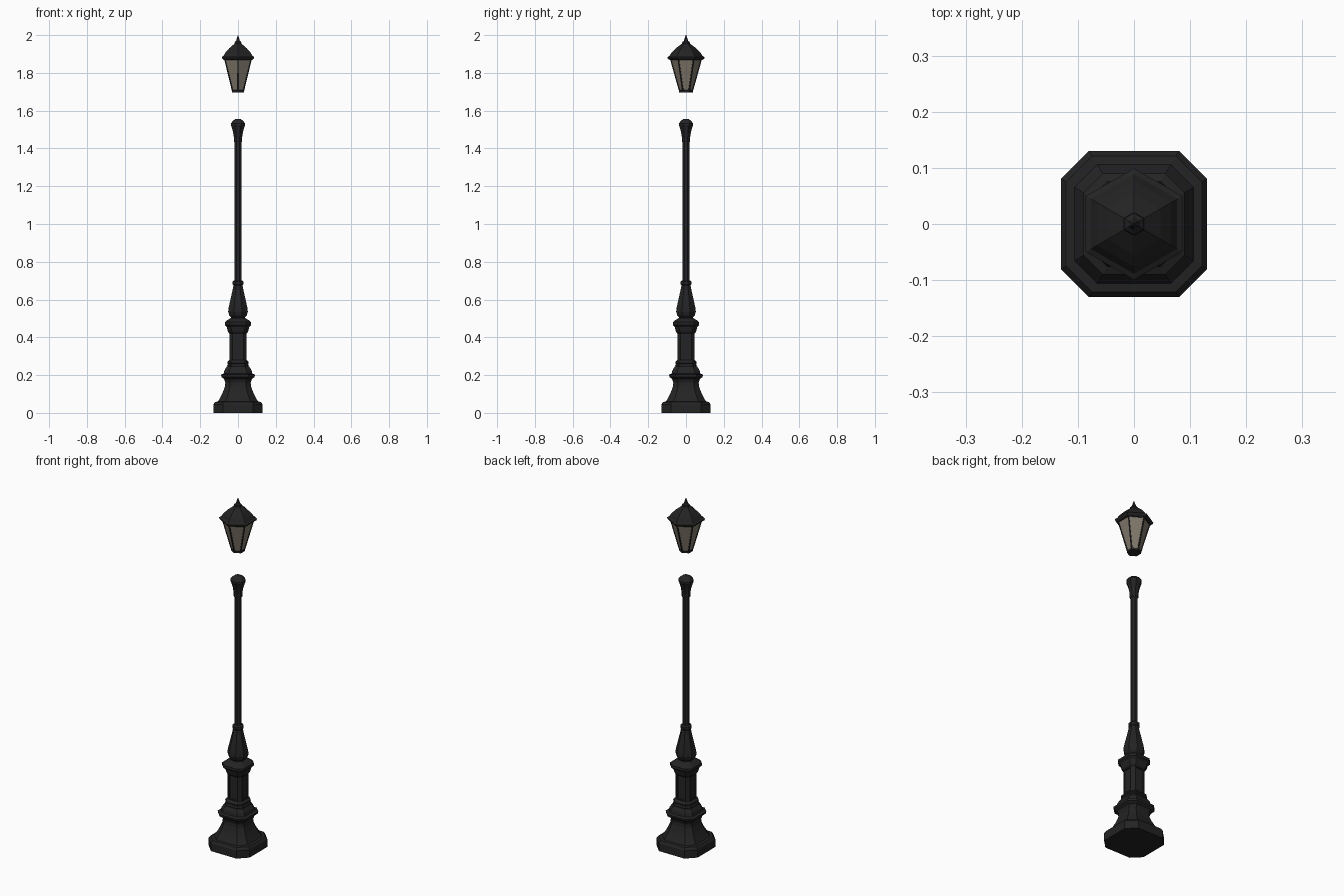
import bpy, bmesh, math

if "Cube" in bpy.data.objects:
    bpy.data.objects.remove(bpy.data.objects["Cube"])


def material(name, rgb):
    m = bpy.data.materials.new(name)
    m.diffuse_color = (*rgb, 1)
    m.use_nodes = True
    m.node_tree.nodes["Principled BSDF"].inputs["Base Color"].default_value = m.diffuse_color
    return m


IRON = material("black iron", (0.017, 0.017, 0.018))
GLASS = material("smoky glass", (0.22, 0.19, 0.15))
OCT = math.tan(math.pi / 8)


# Square with cut corners: h is half width, f the share of each side left flat
def cut_square(h, f):
    c = h * f
    return [(h, -c), (h, c), (c, h), (-c, h), (-h, c), (-h, -c), (-c, -h), (c, -h)]


# Hexagon with corners pointing to front and back: h is half the width across flats
def hexagon(h, _):
    r = h / math.cos(math.pi / 6)
    return [(r * math.cos(math.radians(a)), r * math.sin(math.radians(a)))
            for a in range(-90, 270, 60)]


# Stack of sections through (height, half width) points, closed at both ends.
# panel = (low z, high z, border, depth, straight only, material index)
def loft(name, profile, section=cut_square, f=OCT, mats=(IRON,), panel=None):
    bm = bmesh.new()
    rings = [[bm.verts.new((x, y, z)) for x, y in section(h, f)] for z, h in profile]
    n = len(rings[0])
    for a, b in zip(rings, rings[1:]):
        for i in range(n):
            j = (i + 1) % n
            bm.faces.new((a[i], a[j], b[j], b[i]))
    bm.faces.new(rings[0][::-1])
    bm.faces.new(rings[-1])
    bm.normal_update()
    if panel:
        lo, hi, border, depth, straight, index = panel
        sides = [q for q in bm.faces
                 if lo < q.calc_center_median().z < hi and abs(q.normal.z) < 0.6
                 and (not straight or max(abs(q.normal.x), abs(q.normal.y)) > 0.95)]
        bmesh.ops.inset_individual(bm, faces=sides, thickness=border, depth=0)
        bmesh.ops.inset_individual(bm, faces=sides, thickness=0.0015, depth=-depth)
        for q in sides:
            q.material_index = index
    mesh = bpy.data.meshes.new(name)
    bm.to_mesh(mesh)
    bm.free()
    for m in mats:
        mesh.materials.append(m)
    ob = bpy.data.objects.new(name, mesh)
    bpy.context.collection.objects.link(ob)
    return ob


# Foot: plinth, concave flare and ledge
loft("base", [(0, .13), (.045, .13), (.058, .121), (.06, .106), (.085, .092),
              (.11, .08), (.14, .069), (.16, .067), (.18, .074), (.19, .088),
              (.202, .09), (.208, .076), (.225, .072), (.245, .06)], f=0.62)

# Column with its lower moulding, recessed panels and flared cap
loft("column", [(.24, .056), (.25, .057), (.258, .053), (.264, .057), (.272, .055),
                (.28, .046), (.42, .046), (.43, .053), (.455, .06), (.465, .07),
                (.48, .07), (.492, .055), (.502, .038)], f=0.62,
     panel=(.29, .41, .007, .005, True, 0))

# Vase-shaped collar
loft("vase", [(.495, .036), (.505, .036), (.515, .046), (.535, .052), (.555, .05),
              (.60, .04), (.65, .029), (.675, .024), (.68, .028), (.695, .028),
              (.702, .02)])

# Pole and capital
loft("pole", [(.69, .018), (1.45, .018)])
loft("capital", [(1.433, .019), (1.438, .022), (1.45, .022), (1.455, .021),
                 (1.485, .026), (1.515, .034), (1.522, .038), (1.532, .038),
                 (1.547, .026), (1.555, .014)])

# Lantern: six inset glass panes, floating above the capital
loft("lantern_body", [(1.697, .032), (1.703, .032), (1.872, .073)], section=hexagon,
     mats=(IRON, GLASS), panel=(1.72, 1.86, .0065, .003, False, 1))
loft("lantern_roof", [(1.868, .074), (1.875, .083), (1.884, .086), (1.889, .077),
                      (1.908, .066), (1.93, .047), (1.948, .026), (1.955, .018),
                      (1.963, .017), (1.97, .010), (1.983, .006), (2.0, .001)],
     section=hexagon)
